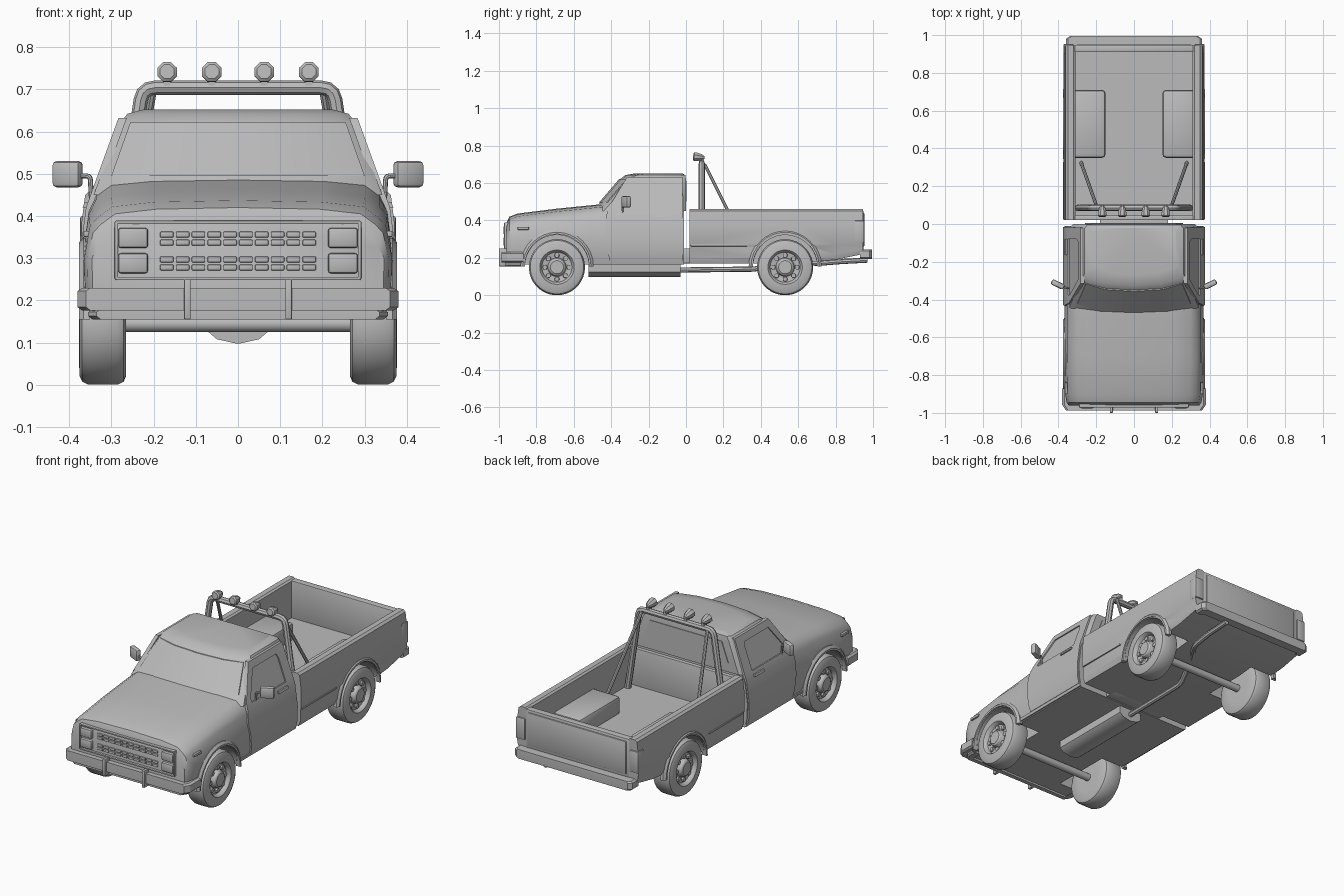
import bpy, bmesh, math
from mathutils import Vector, Matrix

if "Cube" in bpy.data.objects:
    bpy.data.objects.remove(bpy.data.objects["Cube"])

grey = bpy.data.materials.new("plain grey")
grey.use_nodes = True
grey.diffuse_color = (0.5, 0.5, 0.5, 1)
grey.node_tree.nodes["Principled BSDF"].inputs["Base Color"].default_value = (0.5, 0.5, 0.5, 1)
parts = []


def finish(name, bm):
    bmesh.ops.recalc_face_normals(bm, faces=bm.faces)
    me = bpy.data.meshes.new(name)
    bm.to_mesh(me)
    bm.free()
    me.materials.append(grey)
    ob = bpy.data.objects.new(name, me)
    bpy.context.collection.objects.link(ob)
    parts.append(ob)
    return ob


def loft(name, rings, caps=True, closed=False):
    bm = bmesh.new()
    vs = [[bm.verts.new(p) for p in r] for r in rings]
    n = len(vs[0])
    for a, b in zip(vs, vs[1:] + (vs[:1] if closed else [])):
        for i in range(n):
            bm.faces.new((a[i], a[(i + 1) % n], b[(i + 1) % n], b[i]))
    if caps and not closed:
        bm.faces.new(vs[0])
        bm.faces.new(vs[-1])
    return finish(name, bm)


def box(name, x, y, z, bevel=0.0, turn=0.0):
    bm = bmesh.new()
    bmesh.ops.create_cube(bm, size=1)
    size = Vector((x[1] - x[0], y[1] - y[0], z[1] - z[0]))
    mid = Vector((x[0] + x[1], y[0] + y[1], z[0] + z[1])) / 2
    bmesh.ops.scale(bm, vec=size, verts=bm.verts)
    if bevel:
        bmesh.ops.bevel(bm, geom=bm.edges[:], offset=bevel, segments=2, profile=0.5, affect='EDGES')
    bmesh.ops.transform(bm, matrix=Matrix.Translation(mid) @ Matrix.Rotation(turn, 4, 'Z'), verts=bm.verts)
    return finish(name, bm)


def lathe(name, profile, origin, axis, sides=32):
    """Spin (along, radius) pairs about an axis direction."""
    rot = Vector(axis).to_track_quat('Z', 'Y').to_matrix()
    rings = [[Vector(origin) + rot @ Vector((r * math.cos(t), r * math.sin(t), d))
              for t in (math.tau * (i + 0.5) / sides for i in range(sides))] for d, r in profile]
    return loft(name, rings)


def tube(name, points, radius, bend=0.0):
    cu = bpy.data.curves.new(name, 'CURVE')
    cu.dimensions, cu.bevel_depth, cu.bevel_resolution, cu.use_fill_caps = '3D', radius, 2, True
    sp = cu.splines.new('POLY')
    pts = [Vector(p) for p in points]
    path = [pts[0]]
    for a, b, c in zip(pts, pts[1:], pts[2:]):
        if bend:
            p, q = b + (a - b).normalized() * bend, b + (c - b).normalized() * bend
            path += [p.lerp(b, t).lerp(b.lerp(q, t), t) for t in (0, 0.33, 0.67, 1)]
        else:
            path.append(b)
    path.append(pts[-1])
    sp.points.add(len(path) - 1)
    for sp_pt, p in zip(sp.points, path):
        sp_pt.co = (*p, 1)
    tmp = bpy.data.objects.new(name, cu)
    bm = bmesh.new()
    bpy.context.collection.objects.link(tmp)
    bm.from_mesh(tmp.evaluated_get(bpy.context.evaluated_depsgraph_get()).to_mesh())
    bpy.data.objects.remove(tmp)
    return finish(name, bm)


def cut(ob, cutters):
    for c in cutters:
        m = ob.modifiers.new("cut", 'BOOLEAN')
        m.object, m.solver = c, 'EXACT'
    deps = bpy.context.evaluated_depsgraph_get()
    me = bpy.data.meshes.new_from_object(ob.evaluated_get(deps))
    ob.modifiers.clear()
    ob.data = me


def both(half):
    """Close a half section from top centre to bottom edge by mirroring it."""
    return half + [(-x, z) for x, z in reversed(half) if x > 0]


SIDE = [(0.16, 0.352), (0.22, 0.366), (0.3, 0.368), (0.42, 0.352), (0.47, 0.334), (0.63, 0.276), (0.7, 0.25)]


def side_x(z):
    for (z0, x0), (z1, x1) in zip(SIDE, SIDE[1:]):
        if z <= z1:
            return x0 + (x1 - x0) * (z - z0) / (z1 - z0)
    return SIDE[-1][1]


def side_plate(name, outer, inner, lift, s):
    """Plate on the cab flank from (y, z) outlines, with an optional opening."""
    bm = bmesh.new()
    vo = [bm.verts.new((0, *p)) for p in outer]
    if inner:
        vi = [bm.verts.new((0, *p)) for p in inner]
        for i in range(len(vo)):
            j = (i + 1) % len(vo)
            bm.faces.new((vo[i], vo[j], vi[j], vi[i]))
    else:
        bm.faces.new(vo)
    for z, _ in SIDE:
        bmesh.ops.bisect_plane(bm, geom=bm.verts[:] + bm.edges[:] + bm.faces[:], plane_co=(0, 0, z), plane_no=(0, 0, 1))
    top = bmesh.ops.extrude_face_region(bm, geom=bm.faces[:])["geom"]
    raised = {v for v in top if isinstance(v, bmesh.types.BMVert)}
    for v in bm.verts:
        v.co.x = s * (side_x(v.co.z) + (lift if v in raised else -0.012))
    return finish(name, bm)


# Hood and lower cab
rings = []
for y, top, w in [(-0.96, 0.385, 0.94), (-0.945, 0.42, 0.97), (-0.9, 0.437, 0.99), (-0.7, 0.462, 1),
                  (-0.5, 0.482, 1), (-0.42, 0.49, 1), (-0.01, 0.49, 1)]:
    half = [(0, top), (0.2, top - 0.004), (0.3, top - 0.015), (0.335, top - 0.04),
            (0.354, min(0.41, top - 0.06)), (0.368, 0.3), (0.366, 0.22), (0.352, 0.165)]
    rings.append([(x * w, y, z) for x, z in both(half)])
body = loft("front_body", rings)

# Upper cab with curved windscreen
levels = [(0.45, -0.5, 0.342, 0), (0.49, -0.465, 0.327, 0), (0.62, -0.353, 0.279, 0), (0.642, -0.325, 0.262, -0.004),
          (0.652, -0.27, 0.225, -0.02)]
rings = []
for z, front, w, back in levels:
    half = [(0, front), (w * 0.55, front + 0.01), (w * 0.9, front + 0.035), (w, front + 0.06),
            (w, back - 0.02), (w * 0.94, back), (0, back)]
    rings.append([(x, y, z) for x, y in half + [(-x, y) for x, y in half[-2:0:-1]]])
loft("upper_cab", rings)

# Windscreen and rear window panes, as thin plates
for name, rows in (("windscreen", [(0.495, -0.461, 0.3), (0.622, -0.352, 0.255)]),
                   ("rear_window", [(0.5, 0.0, 0.26), (0.61, 0.0, 0.22)])):
    rings = []
    for z, y, w in rows:
        bow = [0.04, 0.01, 0, 0.01, 0.04] if name == "windscreen" else [0] * 5
        xs = [-w, -w * 0.6, 0, w * 0.6, w]
        rings.append([(x, y + b - 0.005, z) for x, b in zip(xs, bow)] +
                     [(x, y + b + 0.004, z) for x, b in reversed(list(zip(xs, bow)))])
    loft(name, rings)

# Cargo bed with thick walls
half = [(0.31, 0.25), (0.31, 0.452), (0.32, 0.46), (0.35, 0.46), (0.362, 0.45), (0.371, 0.38),
        (0.372, 0.27), (0.367, 0.26), (0.367, 0.2), (0.355, 0.17)]
bed = loft("cargo_bed", [[(x, y, z + (lift if z < 0.25 else 0)) for x, z in both(half)]
                         for y, lift in ((0.02, 0), (0.6, 0), (0.8, 0.02), (0.945, 0.05))])
box("bed_front_wall", (-0.315, 0.315), (0.02, 0.045), (0.2, 0.455), 0.004)
box("tailgate", (-0.315, 0.315), (0.91, 0.948), (0.23, 0.455), 0.005)
box("tailgate_panel", (-0.3, 0.3), (0.94, 0.954), (0.26, 0.44), 0.005)

# Wheel arches, cut into the body, the bed and the wheel boxes
FRONT, REAR = -0.69, 0.53
cutters = []
for s in (1, -1):
    boxes = box("wheel_box", sorted((s * 0.15, s * 0.33)), (0.35, 0.71), (0.24, 0.345), 0.02)
    for y, target in ((FRONT, [body]), (REAR, [bed, boxes])):
        c = lathe("arch_cutter", [(0, 0.172), (0.3, 0.172)], (s * 0.215, y, 0.15), (s, 0, 0))
        parts.remove(c)
        c.hide_render = True
        cutters.append(c)
        for t in target:
            cut(t, [c])
        # Raised arch lip
        arc = []
        for i in range(17):
            t = math.pi * i / 16
            ring = [(r * math.cos(t), r * math.sin(t), x) for x, r in
                    ((0.35, 0.172), (0.377, 0.172), (0.377, 0.182), (0.366, 0.195), (0.35, 0.195))]
            arc.append([(s * x, y + a, 0.155 + b) for a, b, x in ring])
        loft("arch_lip", arc)
for c in cutters:
    bpy.data.objects.remove(c)

# Wheels, hubs and axles
tyre = [(0, 0.08), (0, 0.13), (0.006, 0.143), (0.02, 0.15), (0.09, 0.15), (0.104, 0.143), (0.11, 0.13),
        (0.112, 0.092), (0.106, 0.086), (0.09, 0.08), (0.085, 0.05), (0.106, 0.043), (0.112, 0.035), (0.112, 0.01)]
for y in (FRONT, REAR):
    for s in (1, -1):
        lathe("wheel", tyre, (s * 0.265, y, 0.15), (s, 0, 0), 40)
        for i in range(8):
            t = math.tau * i / 8
            hole = (s * 0.35, y + 0.064 * math.cos(t), 0.15 + 0.064 * math.sin(t))
            lathe("rim_stud", [(0, 0.014), (0.012, 0.012)], hole, (s, 0, 0), 8)
    lathe("axle", [(0, 0.02), (0.56, 0.02)], (-0.28, y, 0.145), (1, 0, 0), 16)

# Doors, windows, handles, mirrors and side trims
door = [(-0.41, 0.185), (-0.435, 0.36), (-0.42, 0.46), (-0.315, 0.632), (-0.02, 0.632), (-0.015, 0.44), (-0.015, 0.185)]
glass = [(-0.375, 0.45), (-0.376, 0.465), (-0.37, 0.48), (-0.295, 0.595), (-0.09, 0.595), (-0.08, 0.57), (-0.08, 0.45)]
for s in (1, -1):
    side_plate("door", door, glass, 0.008, s)
    side_plate("side_window", glass, None, 0.001, s)
    side_plate("door_handle", [(-0.165, 0.42), (-0.165, 0.432), (-0.08, 0.432), (-0.08, 0.42)], None, 0.016, s)
    side_plate("sill_trim", [(-0.5, 0.17), (-0.5, 0.185), (-0.01, 0.185), (-0.01, 0.17)], None, 0.006, s)
    tube("mirror_arm", [(s * 0.345, -0.34, 0.4), (s * 0.35, -0.34, 0.495), (s * 0.385, -0.33, 0.495)], 0.006, 0.01)
    box("mirror", sorted((s * 0.367, s * 0.44)), (-0.335, -0.305), (0.468, 0.53), 0.01, s * 0.45)
    box("fender_marker", sorted((s * 0.352, s * 0.366)), (-0.9, -0.84), (0.35, 0.365), 0.003)
    box("bed_trim", sorted((s * 0.36, s * 0.375)), (0.025, 0.33), (0.262, 0.272), 0.003)
    box("tail_lamp", sorted((s * 0.32, s * 0.374)), (0.9, 0.953), (0.28, 0.4), 0.006)

# Grille frame, headlamps and slots
for z in (0.252, 0.385):
    box("grille_rail", (-0.29, 0.29), (-0.972, -0.945), (z - 0.004, z + 0.004), 0.002)
for s in (1, -1):
    box("grille_side", sorted((s * 0.284, s * 0.292)), (-0.972, -0.94), (0.25, 0.387), 0.002)
    for z in (0.288, 0.348):
        box("headlamp", sorted((s * 0.213, s * 0.284)), (-0.976, -0.94), (z - 0.024, z + 0.024), 0.007)
for z in (0.278, 0.297, 0.337, 0.356):
    for i in range(10):
        x = (i - 4.5) * 0.0375
        box("grille_slot", (x - 0.016, x + 0.016), (-0.967, -0.955), (z - 0.007, z + 0.007), 0.003)


# Bumpers
def bumper(name, ys, zs, wide, wrap, corner):
    front, back = ys
    plan = [(-wide, wrap), (-wide, front + corner), (-wide + 0.02, front), (wide - 0.02, front), (wide, front + corner),
            (wide, wrap), (wide - 0.03, wrap), (wide - 0.03, back), (0.03 - wide, back), (0.03 - wide, wrap)]
    mid = (front + back) / 2
    rings = []
    for z, f in ((zs[0], 0.97), (zs[0] + 0.008, 1), (zs[1] - 0.008, 1), (zs[1], 0.97)):
        rings.append([(x * f, mid + (y - mid) * f, z) for x, y in plan])
    loft(name, rings)


bumper("front_bumper", (-0.987, -0.955), (0.176, 0.23), 0.38, -0.87, 0.03)
bumper("front_apron", (-0.965, -0.94), (0.155, 0.18), 0.355, -0.88, 0.03)
bumper("rear_bumper", (0.995, 0.945), (0.195, 0.245), 0.36, 0.93, -0.015)
for x in (-0.12, 0.12):
    box("bumper_guard", (x - 0.008, x + 0.008), (-1.0, -0.96), (0.155, 0.25), 0.003)

# Chassis, tunnel and exhaust
box("chassis", (-0.18, 0.18), (-0.06, 0.06), (0.17, 0.25), 0.004)
tunnel = [(-0.07, 0.17), (-0.07, 0.125), (-0.05, 0.108), (0, 0.097), (0.05, 0.108), (0.07, 0.125), (0.07, 0.17)]
loft("exhaust_box", [[(x, y, z) for x, z in tunnel] for y in (-0.52, -0.03)])
tube("exhaust_pipe", [(0, -0.04, 0.135), (0, 0.38, 0.14), (0.04, 0.5, 0.19), (0.17, 0.7, 0.17), (0.18, 0.82, 0.18),
                      (0.18, 0.97, 0.188)], 0.014, 0.03)

# Roll bar, braces and lamps
tube("roll_bar", [(-0.295, 0.085, 0.25), (-0.226, 0.085, 0.704), (0.226, 0.085, 0.704), (0.295, 0.085, 0.25)], 0.017, 0.03)
for s in (1, -1):
    tube("roll_bar_brace", [(s * 0.2, 0.1, 0.7), (s * 0.28, 0.325, 0.25)], 0.009)
for x in (-0.168, -0.062, 0.062, 0.168):
    lathe("roof_lamp", [(0, 0.018), (0.006, 0.025), (0.016, 0.025), (0.045, 0.018), (0.062, 0.007)],
          (x, 0.038, 0.742), (0, 1, -0.1), 8)
    box("lamp_foot", (x - 0.008, x + 0.008), (0.07, 0.095), (0.7, 0.735))

# Smooth shading that keeps edges sharp
for ob in bpy.context.selected_objects:
    ob.select_set(False)
for ob in parts:
    ob.select_set(True)
bpy.context.view_layer.objects.active = parts[0]
bpy.ops.object.shade_smooth_by_angle(angle=math.radians(32))
